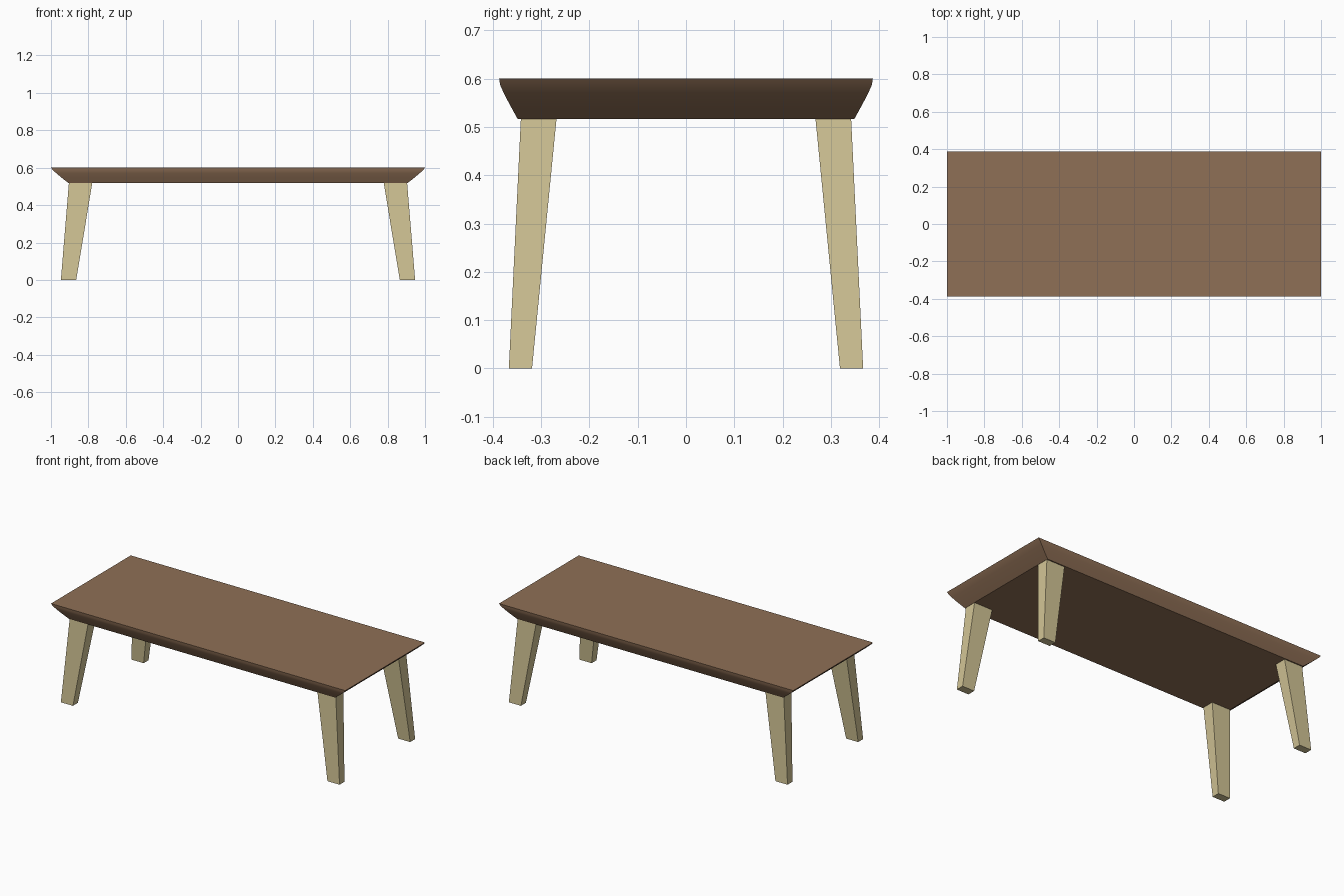
import bpy, bmesh, math

if "Cube" in bpy.data.objects:
    bpy.data.objects.remove(bpy.data.objects["Cube"])


def material(name, rgb):
    m = bpy.data.materials.new(name)
    m.diffuse_color = (*rgb, 1)
    m.use_nodes = True
    m.node_tree.nodes["Principled BSDF"].inputs["Base Color"].default_value = m.diffuse_color
    return m


def loft(name, rings, mat):
    """Stack of rectangles (x0, x1, y0, y1, z), bottom to top, joined and capped."""
    bm = bmesh.new()
    loops = [[bm.verts.new(p) for p in ((x0, y0, z), (x1, y0, z), (x1, y1, z), (x0, y1, z))]
             for x0, x1, y0, y1, z in rings]
    for a, b in zip(loops, loops[1:]):
        for i in range(4):
            j = (i + 1) % 4
            bm.faces.new((a[i], a[j], b[j], b[i]))
    bm.faces.new(loops[0][::-1])
    bm.faces.new(loops[-1])
    bmesh.ops.recalc_face_normals(bm, faces=bm.faces)
    me = bpy.data.meshes.new(name)
    bm.to_mesh(me)
    bm.free()
    me.materials.append(mat)
    ob = bpy.data.objects.new(name, me)
    bpy.context.collection.objects.link(ob)
    return ob


dark_wood = material("brown wood", (0.275, 0.16, 0.092))
pale_wood = material("pale wood", (0.64, 0.55, 0.30))

# Table top: slab with a rounded under-bevel (half x, half y, z)
profile = [(0.905, 0.349, 0.517), (0.945, 0.366, 0.548), (0.972, 0.378, 0.571),
           (0.99, 0.385, 0.587), (1.0, 0.387, 0.6)]
top = loft("table_top", [(-x, x, -y, y, z) for x, y, z in profile], dark_wood)
bpy.context.view_layer.objects.active = top
top.select_set(True)
bpy.ops.object.shade_smooth_by_angle(angle=math.radians(30))

# Four tapered, splayed legs
for sx, side in ((-1, "left"), (1, "right")):
    for sy, end in ((-1, "front"), (1, "back")):
        loft(f"{end}_{side}_leg",
             [(sx * 0.865, sx * 0.947, sy * 0.319, sy * 0.367, 0),
              (sx * 0.779, sx * 0.904, sy * 0.268, sy * 0.342, 0.52)], pale_wood)
